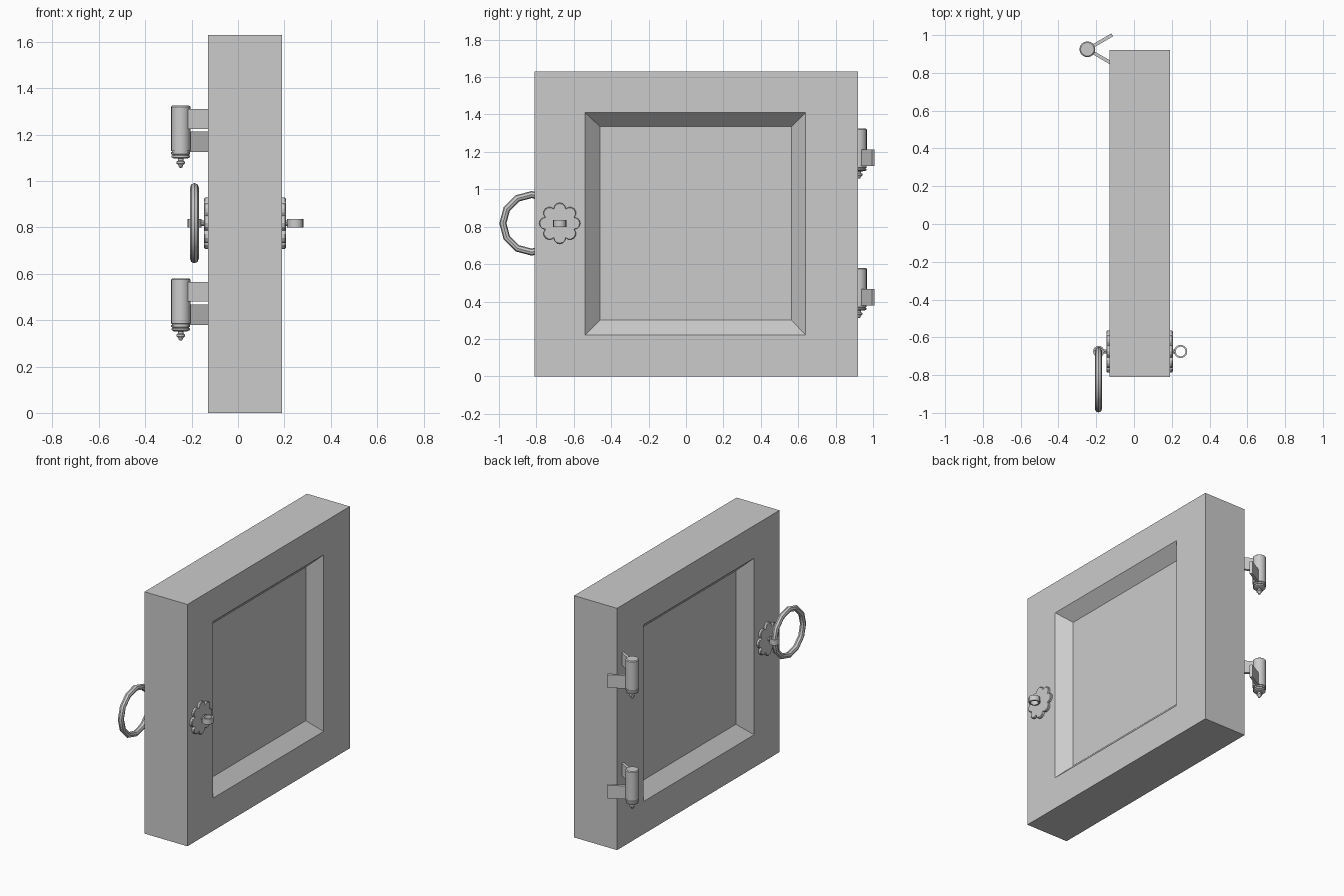
import bpy, bmesh
from math import sin, cos, tan, pi, radians
from mathutils import Matrix, Vector

if "Cube" in bpy.data.objects:
    bpy.data.objects.remove(bpy.data.objects["Cube"])

grey = bpy.data.materials.new("plain_grey")
grey.use_nodes = True
colour = (0.6, 0.6, 0.6, 1)
grey.diffuse_color = colour
grey.node_tree.nodes["Principled BSDF"].inputs["Base Color"].default_value = colour


def loft(name, rings, closed=False, matrix=Matrix(), smooth=None):
    """Skin a list of equal-length point loops, capped or joined end to end."""
    bm = bmesh.new()
    loops = [[bm.verts.new(matrix @ Vector(p)) for p in ring] for ring in rings]
    pairs = list(zip(loops, loops[1:]))
    if closed:
        pairs.append((loops[-1], loops[0]))
    else:
        bm.faces.new(loops[0])
        bm.faces.new(loops[-1])
    n = len(loops[0])
    for a, b in pairs:
        for i in range(n):
            j = (i + 1) % n
            bm.faces.new((a[i], a[j], b[j], b[i]))
    bmesh.ops.recalc_face_normals(bm, faces=bm.faces[:])
    mesh = bpy.data.meshes.new(name)
    bm.to_mesh(mesh)
    bm.free()
    mesh.materials.append(grey)
    obj = bpy.data.objects.new(name, mesh)
    bpy.context.collection.objects.link(obj)
    if smooth:
        bpy.ops.object.select_all(action='DESELECT')
        obj.select_set(True)
        bpy.context.view_layer.objects.active = obj
        bpy.ops.object.shade_smooth_by_angle(angle=radians(smooth))
    return obj


def circle(r, z, n=16):
    return [(r * cos(2 * pi * i / n), r * sin(2 * pi * i / n), z) for i in range(n)]


def lathe(name, profile, matrix, closed=False, n=16):
    return loft(name, [circle(r, z, n) for r, z in profile], closed, matrix, 35)


def rect(x, y0, y1, z0, z1):
    return [(x, y0, z0), (x, y1, z0), (x, y1, z1), (x, y0, z1)]


# Door slab with a bevelled recess on both faces
outer = (-0.81, 0.92, 0, 1.63)
opening = (-0.54, 0.64, 0.22, 1.41)
panel = (-0.46, 0.565, 0.30, 1.335)
loft("door_slab", [rect(-0.05, *panel), rect(-0.13, *opening), rect(-0.13, *outer),
                   rect(0.19, *outer), rect(0.19, *opening), rect(0.11, *panel)])

# Rosette outline: eight semicircular petals
PETALS, STEPS = 8, 6
reach = 0.078
petal_r = reach * tan(pi / PETALS)


def rosette_loop(x, scale=1):
    points = []
    for p in range(PETALS):
        a = 2 * pi * p / PETALS
        for s in range(STEPS):
            t = a - pi / 2 + pi * s / STEPS
            points.append((x, scale * (reach * cos(a) + petal_r * cos(t)),
                           scale * (reach * sin(a) + petal_r * sin(t))))
    return points


# Rosette, shank and eye on each face
knob_y, knob_z = -0.675, 0.818
for side, sign, face, eye_x, eye_r in (("outer", 1, 0.19, 0.247, 0.035),
                                       ("inner", -1, -0.13, -0.187, 0.03)):
    place = Matrix.Translation((face, knob_y, knob_z))
    loft(side + "_rosette", [rosette_loop(-0.005 * sign), rosette_loop(0.012 * sign),
                             rosette_loop(0.016 * sign, 0.96)], matrix=place)
    lathe(side + "_shank", [(0.012, 0), (0.012, abs(eye_x - face) - eye_r + 0.006)],
          place @ Matrix.Rotation(sign * pi / 2, 4, 'Y'), n=10)
    hole = eye_r - 0.009
    lathe(side + "_eye", [(eye_r, -0.019), (eye_r, 0.019), (hole, 0.019), (hole, -0.019)],
          Matrix.Translation((eye_x, knob_y, knob_z)), closed=True)

# Pull ring hanging through the inner eye
tube = [(0.154 + 0.019 * cos(2 * pi * i / 8), 0.019 * sin(2 * pi * i / 8)) for i in range(8)]
lathe("pull_ring", tube,
      Matrix.Translation((-0.188, -0.825, knob_z)) @ Matrix.Rotation(pi / 2, 4, 'Y'),
      closed=True, n=12)

# Hinges: turned barrel with collars and finial, plus two splayed leaves
barrel = [(0.036, 0.195), (0.042, 0.19), (0.042, 0), (0.037, -0.001), (0.037, -0.005),
          (0.041, -0.006), (0.041, -0.014), (0.036, -0.016), (0.036, -0.019),
          (0.039, -0.021), (0.039, -0.028), (0.03, -0.033), (0.011, -0.034),
          (0.011, -0.042), (0.018, -0.047), (0.018, -0.055), (0.01, -0.062),
          (0.008, -0.07), (0.004, -0.073)]
for name, base in (("lower", 0.385), ("upper", 1.13)):
    place = Matrix.Translation((-0.247, 0.925, base))
    lathe(name + "_hinge_barrel", barrel, place)
    for leaf, angle, z0, z1 in (("frame_leaf", 30, -0.005, 0.083),
                                ("door_leaf", -30, 0.095, 0.18)):
        loft(name + "_" + leaf, [rect(0.02, -0.009, 0.009, z0, z1),
                                 rect(0.152, -0.009, 0.009, z0, z1)],
             matrix=place @ Matrix.Rotation(radians(angle), 4, 'Z'))
